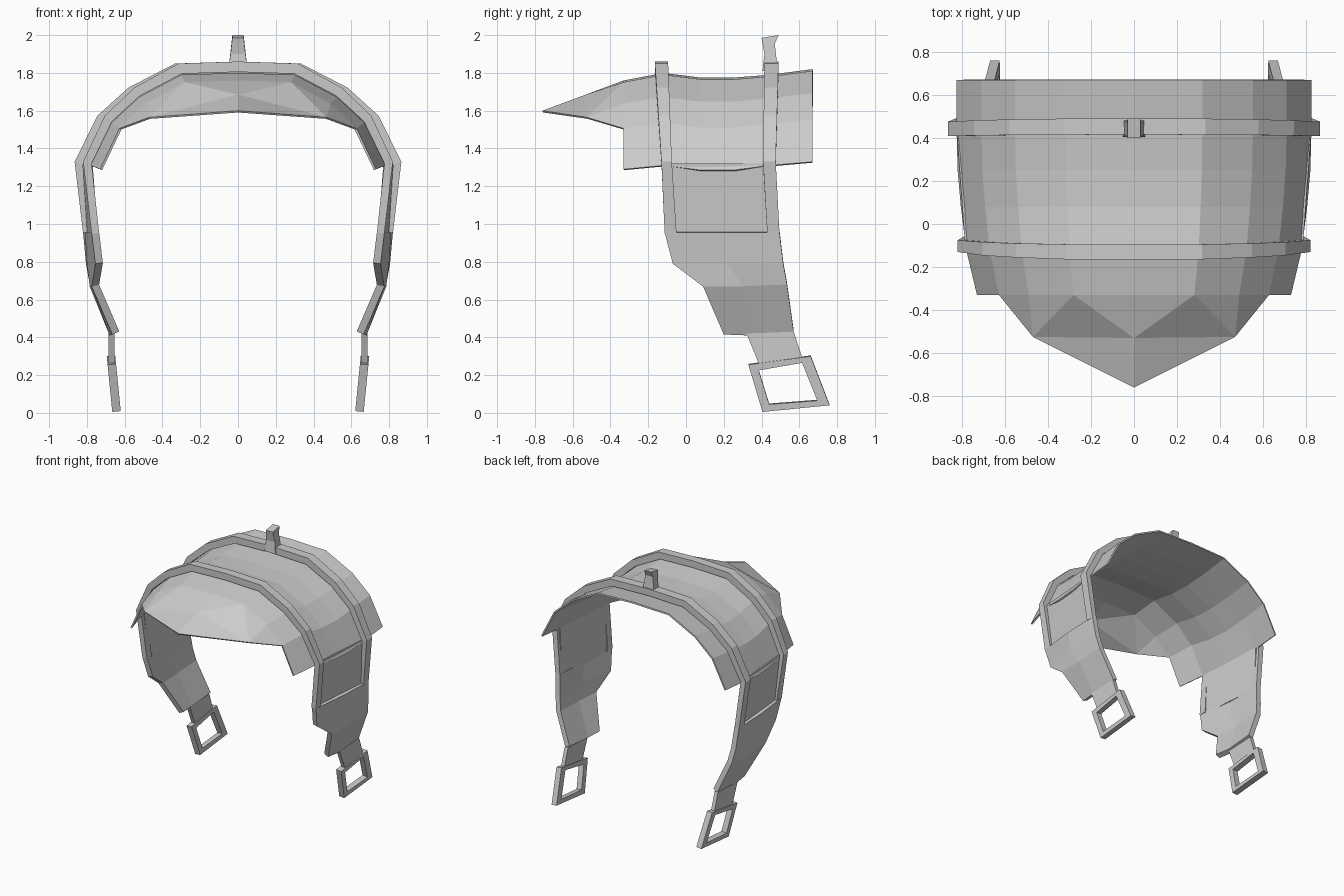
import bpy

old = bpy.data.objects.get("Cube")
if old:
    bpy.data.objects.remove(old, do_unlink=True)

grey = bpy.data.materials.new("plain grey")
grey.use_nodes = True
colour = (0.6, 0.6, 0.6, 1)
grey.diffuse_color = colour
grey.node_tree.nodes["Principled BSDF"].inputs["Base Color"].default_value = colour


def make(name, verts, faces, thick=0, merge=False):
    """Half of a part, mirrored across x; sheets get a thickness inwards."""
    mesh = bpy.data.meshes.new(name)
    mesh.from_pydata(verts, [], faces)
    mesh.materials.append(grey)
    obj = bpy.data.objects.new(name, mesh)
    bpy.context.collection.objects.link(obj)

    def mirror():
        mod = obj.modifiers.new("mirror", 'MIRROR')
        mod.use_mirror_merge = merge
        mod.merge_threshold = 0.001

    if merge:
        mirror()
    if thick:
        mod = obj.modifiers.new("thickness", 'SOLIDIFY')
        mod.thickness = thick
        mod.offset = -1
        mod.use_even_offset = True
    if not merge:
        mirror()
    return obj


def grid(name, rows, thick, merge=False):
    n = len(rows[0])
    faces = [(i * n + j, i * n + n + j, i * n + n + j + 1, i * n + j + 1)
             for i in range(len(rows) - 1) for j in range(n - 1)]
    return make(name, [p for r in rows for p in r], faces, thick, merge)


# Shared half arch, as fractions of half width and height
ARCH = [(0, 1), (.385, .98), (.67, .74), (.86, .46), (1, 0)]


def arch(width, top, rim):
    return [(width * u, rim + (top - rim) * v) for u, v in ARCH]


# Curved shell: y, half width, top, rim
stations = [(-.33, .73, 1.76, 1.29), (-.12, .78, 1.80, 1.31),
            (.08, .805, 1.775, 1.285), (.25, .82, 1.775, 1.285),
            (.44, .825, 1.79, 1.31), (.67, .825, 1.82, 1.33)]
columns = [[(x, y, z) for x, z in arch(w, t, r)] for y, w, t, r in stations]
grid("shell", list(zip(*columns)), .012, True)

# Pointed visor joined to the front edge of the shell
edge = columns[0]
visor = list(edge[:4]) + [(.47, -.525, 1.565), (0, -.76, 1.6), (0, -.53, 1.685)]
make("visor", visor, [(0, 6, 1), (1, 6, 4), (6, 5, 4), (1, 4, 2), (2, 4, 3)], .01, True)


def band(name, width, top, foot, y_top, y_rim, y_foot):
    """Square strap over the shell, running down to the side flap."""
    outer = arch(width, top, 1.33)
    inner = arch(width - .045, top - .055, 1.32)
    verts = []
    for (xo, zo), (xi, zi), (u, v) in zip(outer, inner, ARCH):
        y0, y1 = (a * v + b * (1 - v) for a, b in zip(y_top, y_rim))
        verts += [(xo, y0, zo), (xo, y1, zo), (xi, y1, zi), (xi, y0, zi)]
    y0, y1 = y_foot
    verts += [(foot, y0, .95), (foot, y1, .95), (foot - .04, y1, .95), (foot - .04, y0, .95)]
    faces = [(i + k, i + 4 + k, i + 4 + (k + 1) % 4, i + (k + 1) % 4)
             for i in range(0, len(verts) - 4, 4) for k in range(4)]
    end = len(verts) - 4
    faces.append((end + 3, end + 2, end + 1, end))
    make(name, verts, faces, 0, True)


band("front_band", .82, 1.86, .775, (-.165, -.095), (-.13, -.075), (-.113, -.05))
band("back_band", .865, 1.86, .82, (.415, .49), (.408, .475), (.43, .495))

# Recessed side panels between the bands
grid("side_panel", [[(.785, -.1, 1.32), (.825, .45, 1.32)],
                    [(.755, -.08, .94), (.8, .46, .94)]], .015)

# Side flaps, stepping in towards the buckles
grid("side_flap", [
    [(.775, -.113, .955), (.81, .2, .955), (.82, .495, .955)],
    [(.755, -.07, .79), (.80, .22, .79), (.805, .515, .79)],
    [(.775, .09, .67), (.785, .3, .67), (.785, .535, .68)],
    [(.665, .2, .415), (.68, .33, .41), (.68, .57, .43)]], .04)
grid("buckle_strap", [[(.685, .32, .42), (.685, .57, .43)],
                      [(.685, .39, .25), (.685, .62, .28)]], .03)

# Rectangular buckle frames
outer = [(.33, .255), (.66, .3), (.76, .04), (.405, .005)]
inner = [(.385, .225), (.615, .265), (.695, .065), (.44, .045)]
frame = [(.665 + .1 * z, y, z) for y, z in outer + inner]
make("buckle", frame, [(k, k + 4, (k + 1) % 4 + 4, (k + 1) % 4) for k in range(4)], .045)

# Small hooked catch on top of the back band
side = [(.405, 1.81, .05), (.415, 1.9, .04), (.4, 1.985, .03),
        (.49, 2, .03), (.47, 1.955, .035), (.485, 1.82, .05)]
catch = [(0, y, z) for y, z, w in side] + [(w, y, z) for y, z, w in side]
n = len(side)
make("catch", catch, [tuple(range(2 * n - 1, n - 1, -1))] +
     [(k, (k + 1) % n, (k + 1) % n + n, k + n) for k in range(n)], 0, True)
